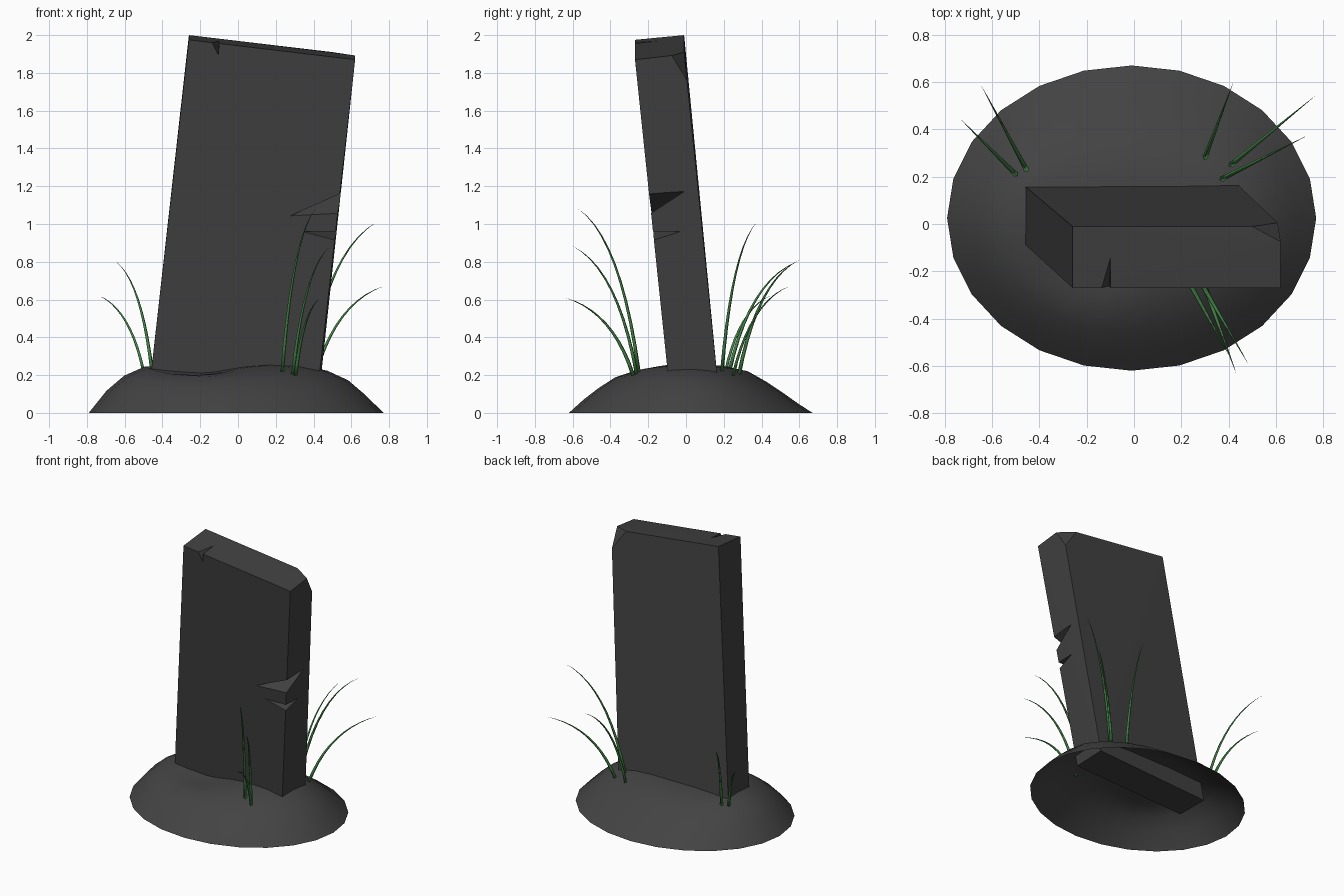
import bpy, bmesh, math
from mathutils import Vector

if "Cube" in bpy.data.objects:
    bpy.data.objects.remove(bpy.data.objects["Cube"])


def material(name, rgb):
    m = bpy.data.materials.new(name)
    m.diffuse_color = (*rgb, 1)
    m.use_nodes = True
    m.node_tree.nodes["Principled BSDF"].inputs["Base Color"].default_value = m.diffuse_color
    return m


STONE = material("dark_stone", (0.052, 0.052, 0.052))
EARTH = material("dark_earth", (0.056, 0.056, 0.056))
GREEN = material("grass_green", (0.055, 0.22, 0.06))


def finish(bm, name, mat, smooth=False):
    bmesh.ops.recalc_face_normals(bm, faces=bm.faces)
    for f in bm.faces:
        f.smooth = smooth
    me = bpy.data.meshes.new(name)
    bm.to_mesh(me)
    bm.free()
    me.materials.append(mat)
    ob = bpy.data.objects.new(name, me)
    bpy.context.collection.objects.link(ob)
    return ob


def hull(name, points):
    bm = bmesh.new()
    for p in points:
        bm.verts.new(p)
    bmesh.ops.convex_hull(bm, input=bm.verts)
    bmesh.ops.dissolve_limit(bm, angle_limit=0.01, verts=bm.verts, edges=bm.edges)
    return finish(bm, name, STONE)


# Leaning slab with one broken top corner
slab = hull("stone_slab", [
    (-0.473, -0.075, 0.10), (0.425, -0.09, 0.15), (0.435, 0.17, 0.15), (-0.473, 0.17, 0.10),
    (-0.26, -0.27, 1.975), (0.62, -0.27, 1.87), (-0.26, -0.01, 2.0),
    (0.50, -0.01, 1.91), (0.62, -0.075, 1.892), (0.607, 0.005, 1.76)])

# Chipped notches: two on the front right edge, one on the top edge
notches = [
    [(0.27, -0.185, 1.04), (0.56, 0.0, 1.18), (0.62, -0.28, 1.19), (0.62, -0.28, 1.0)],
    [(0.34, -0.175, 0.96), (0.535, -0.02, 0.96), (0.60, -0.26, 0.96), (0.60, -0.26, 0.86)],
    [(-0.105, -0.264, 1.895), (-0.10, -0.14, 1.972), (-0.17, -0.34, 1.985), (-0.095, -0.34, 1.985)],
]
for pts in notches:
    cutter = hull("notch_cutter", pts)
    cutter.hide_render = True
    mod = slab.modifiers.new("notch", 'BOOLEAN')
    mod.operation = 'DIFFERENCE'
    mod.solver = 'EXACT'
    mod.object = cutter
    bpy.context.view_layer.objects.active = slab
    bpy.ops.object.modifier_apply(modifier=mod.name)
    bpy.data.objects.remove(cutter)

# Earth mound: open shell of rings, steeper at the sides, with a dip by the slab
SEG = 24
RINGS = [  # radius, height at the sides, front, back
    (1.0, 0, 0, 0), (0.88, 0.105, 0.07, 0.05), (0.76, 0.185, 0.13, 0.105),
    (0.62, 0.235, 0.19, 0.165), (0.47, 0.25, 0.225, 0.22), (0.3, 0.258, 0.25, 0.245),
    (0.15, 0.255, 0.255, 0.255)]


def dip(x, y):
    return 0.05 * math.exp(-((x + 0.2) / 0.2) ** 2 - ((y + 0.14) / 0.15) ** 2)


bm = bmesh.new()
rows = []
for r, side, front, back in RINGS:
    row = []
    for i in range(SEG):
        a = 2 * math.pi * i / SEG
        c, s = math.cos(a), math.sin(a)
        x, y = -0.01 + 0.78 * r * c, 0.025 + 0.645 * r * s
        z = side * c * c + (back if s > 0 else front) * s * s
        if 0 < r < 1:
            z -= dip(x, y)
            z -= 0.012 * c * (r > 0.6)
        row.append(bm.verts.new((x, y, z)))
    rows.append(row)
for lo, hi in zip(rows, rows[1:]):
    for i in range(SEG):
        j = (i + 1) % SEG
        bm.faces.new((lo[i], lo[j], hi[j], hi[i]))
top = bm.verts.new((-0.01, 0.025, 0.25))
for i in range(SEG):
    bm.faces.new((rows[-1][i], rows[-1][(i + 1) % SEG], top))
finish(bm, "earth_mound", EARTH, smooth=True)


# Grass blades: arching tapered tubes from base to tip
def blade(bm, base, tip, radius=0.011, steps=10):
    base, tip = Vector(base), Vector(tip)
    ctrl = Vector((*base.xy.lerp(tip.xy, 0.3), base.z + 0.82 * (tip.z - base.z)))
    side = Vector((base.y - tip.y, tip.x - base.x, 0)).normalized()
    prev = None
    for k in range(steps):
        t = k / steps
        p = base * (1 - t) ** 2 + ctrl * 2 * t * (1 - t) + tip * t * t
        tangent = ((ctrl - base) * (1 - t) + (tip - ctrl) * t).normalized()
        up = tangent.cross(side)
        w = radius * (1 - t) ** 0.8
        ring = [bm.verts.new(p + d * w) for d in (side, up, -side, -up)]
        if prev:
            for i in range(4):
                j = (i + 1) % 4
                bm.faces.new((prev[i], prev[j], ring[j], ring[i]))
        else:
            bm.faces.new(ring[::-1])
        prev = ring
    end = bm.verts.new(tip)
    for i in range(4):
        bm.faces.new((prev[i], prev[(i + 1) % 4], end))


tufts = {
    "front_grass": [((0.235, -0.25, 0.22), (0.41, -0.57, 1.08)),
                    ((0.29, -0.26, 0.20), (0.485, -0.595, 0.88)),
                    ((0.305, -0.28, 0.20), (0.435, -0.64, 0.61))],
    "left_grass": [((-0.50, 0.21, 0.22), (-0.735, 0.445, 0.62)),
                   ((-0.455, 0.23, 0.22), (-0.645, 0.585, 0.80))],
    "right_grass": [((0.37, 0.19, 0.22), (0.735, 0.375, 1.01)),
                    ((0.41, 0.25, 0.20), (0.77, 0.545, 0.67)),
                    ((0.30, 0.28, 0.20), (0.42, 0.60, 0.81))],
}
for name, blades in tufts.items():
    bm = bmesh.new()
    for base, tip in blades:
        blade(bm, base, tip)
    finish(bm, name, GREEN, smooth=True)
